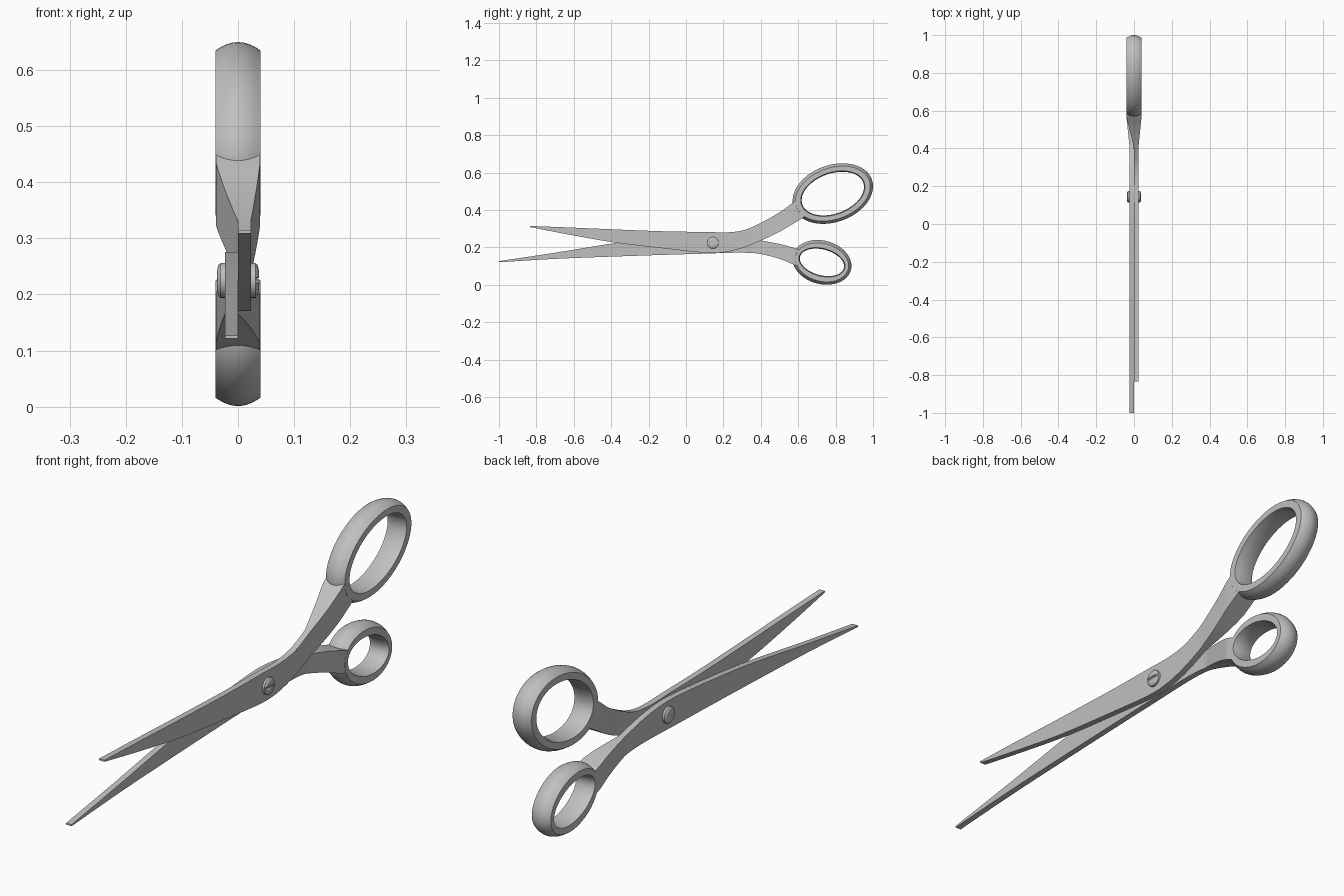
import bpy, bmesh, math
from mathutils import Vector

cube = bpy.data.objects.get("Cube")
if cube:
    bpy.data.objects.remove(cube, do_unlink=True)

steel = bpy.data.materials.new("brushed steel grey")
steel.use_nodes = True
GREY = (0.53, 0.53, 0.53, 1)
steel.diffuse_color = GREY
steel.node_tree.nodes["Principled BSDF"].inputs["Base Color"].default_value = GREY


def finish(name, bm, angle=30):
    bmesh.ops.recalc_face_normals(bm, faces=bm.faces)
    mesh = bpy.data.meshes.new(name)
    bm.to_mesh(mesh)
    bm.free()
    ob = bpy.data.objects.new(name, mesh)
    bpy.context.collection.objects.link(ob)
    mesh.materials.append(steel)
    bpy.ops.object.select_all(action='DESELECT')
    ob.select_set(True)
    bpy.context.view_layer.objects.active = ob
    bpy.ops.object.shade_smooth_by_angle(angle=math.radians(angle))
    return ob


def loft(bm, rings, closed=False):
    """Bridge successive cross-sections, capping the ends unless closed."""
    rows = [[bm.verts.new(p) for p in ring] for ring in rings]
    n = len(rows[0])
    for i in range(len(rows) if closed else len(rows) - 1):
        a, b = rows[i], rows[(i + 1) % len(rows)]
        for j in range(n):
            k = (j + 1) % n
            bm.faces.new((a[j], a[k], b[k], b[j]))
    if not closed:
        bm.faces.new(rows[0])
        bm.faces.new(rows[-1])


def spline(points, steps=5):
    """Smooth curve through the points."""
    p = [Vector(q) for q in points]
    p = [2 * p[0] - p[1]] + p + [2 * p[-1] - p[-2]]
    out = []
    for a, b, c, d in zip(p, p[1:], p[2:], p[3:]):
        for i in range(steps):
            t = i / steps
            out.append(0.5 * (2 * b + (c - a) * t + (2 * a - 5 * b + 4 * c - d) * t ** 2
                              + (3 * b - a - 3 * c + d) * t ** 3))
    return out + [p[-2]]


def half(name, top, bottom, side):
    """Blade, shank and flared handle arm as one lofted bar."""
    inner, outer, flare = 0.0, side * 0.023, 0.0395
    rings = []
    for t, b in zip(spline(top), spline(bottom)):
        def widths(y):
            f = min(max((y - 0.40) / 0.165, 0), 1)
            return inner + (-side * flare - inner) * f, outer + (side * flare - outer) * f
        (ti, to), (bi, bo) = widths(t.x), widths(b.x)
        rings.append([(ti, *t), (to, *t), (bo, *b), (bi, *b)])
    bm = bmesh.new()
    loft(bm, rings)
    return finish(name, bm)


def grip(name, center, outer, inner, tilt):
    """Tilted oval finger ring with flat sides and a rounded rim."""
    w, bulge, n = 0.04, 0.015, 8
    # cross-section as (x, share of the way from inner to outer, radial offset)
    section = [(w * (2 * i / n - 1), 1, -bulge * (2 * i / n - 1) ** 2) for i in range(n + 1)]
    section += [(w, 0, 0.005), (w * 0.5, 0, 0.001), (0, 0, 0), (-w * 0.5, 0, 0.001), (-w, 0, 0.005)]
    c, s = math.cos(math.radians(tilt)), math.sin(math.radians(tilt))
    rings = []
    for i in range(72):
        a = math.tau * i / 72
        ring = []
        for x, f, off in section:
            u = (inner[0] + (outer[0] - inner[0]) * f + off) * math.cos(a)
            v = (inner[1] + (outer[1] - inner[1]) * f + off) * math.sin(a)
            ring.append((x, center[0] + u * c - v * s, center[1] + u * s + v * c))
        rings.append(ring)
    bm = bmesh.new()
    loft(bm, rings, closed=True)
    return finish(name, bm, 35)


# Upper half: blade tip through to the large grip
half("upper_blade_and_arm",
     [(-0.835, 0.315), (-0.6, 0.306), (-0.37, 0.296), (-0.1, 0.286), (0.1, 0.283),
      (0.22, 0.281), (0.31, 0.293), (0.4, 0.331), (0.5, 0.388), (0.56, 0.431), (0.592, 0.454)],
     [(-0.835, 0.309), (-0.6, 0.264), (-0.37, 0.225), (-0.1, 0.193), (0.1, 0.172),
      (0.2, 0.174), (0.3, 0.197), (0.41, 0.241), (0.5, 0.284), (0.57, 0.325), (0.637, 0.365)], 1)

# Lower half: blade tip through to the small grip
half("lower_blade_and_arm",
     [(-1, 0.127), (-0.7, 0.172), (-0.37, 0.225), (-0.1, 0.257), (0.1, 0.274),
      (0.2, 0.273), (0.3, 0.260), (0.4, 0.238), (0.5, 0.219), (0.56, 0.203), (0.605, 0.188)],
     [(-1, 0.121), (-0.7, 0.139), (-0.37, 0.152), (-0.1, 0.161), (0.1, 0.167),
      (0.22, 0.171), (0.31, 0.172), (0.4, 0.165), (0.5, 0.139), (0.56, 0.115), (0.597, 0.100)], -1)

# Finger grips
grip("large_finger_grip", (0.785, 0.488), (0.222, 0.152), (0.173, 0.107), 20)
grip("small_finger_grip", (0.727, 0.1205), (0.160, 0.116), (0.121, 0.069), -15)

# Pivot screw with rounded heads
PY, PZ, R = 0.144, 0.225, 0.031
profile = [(-0.037, 0.6), (-0.035, 0.88), (-0.031, 1), (0.031, 1), (0.035, 0.88), (0.037, 0.6)]
bm = bmesh.new()
loft(bm, [[(x, PY + R * r * math.cos(math.tau * i / 32), PZ + R * r * math.sin(math.tau * i / 32))
           for i in range(32)] for x, r in profile])
screw = finish("pivot_screw", bm, 40)

# Slot cut across the left head
bm = bmesh.new()
bmesh.ops.create_cube(bm, size=1)
for v in bm.verts:
    v.co = (0.037 + v.co.x * 0.012, PY + v.co.y * 0.1, PZ + v.co.z * 0.009)
cutter = finish("slot_cutter", bm)
cutter.hide_render = True
cutter.hide_set(True)
cut = screw.modifiers.new("slot", 'BOOLEAN')
cut.object = cutter
cut.solver = 'EXACT'
